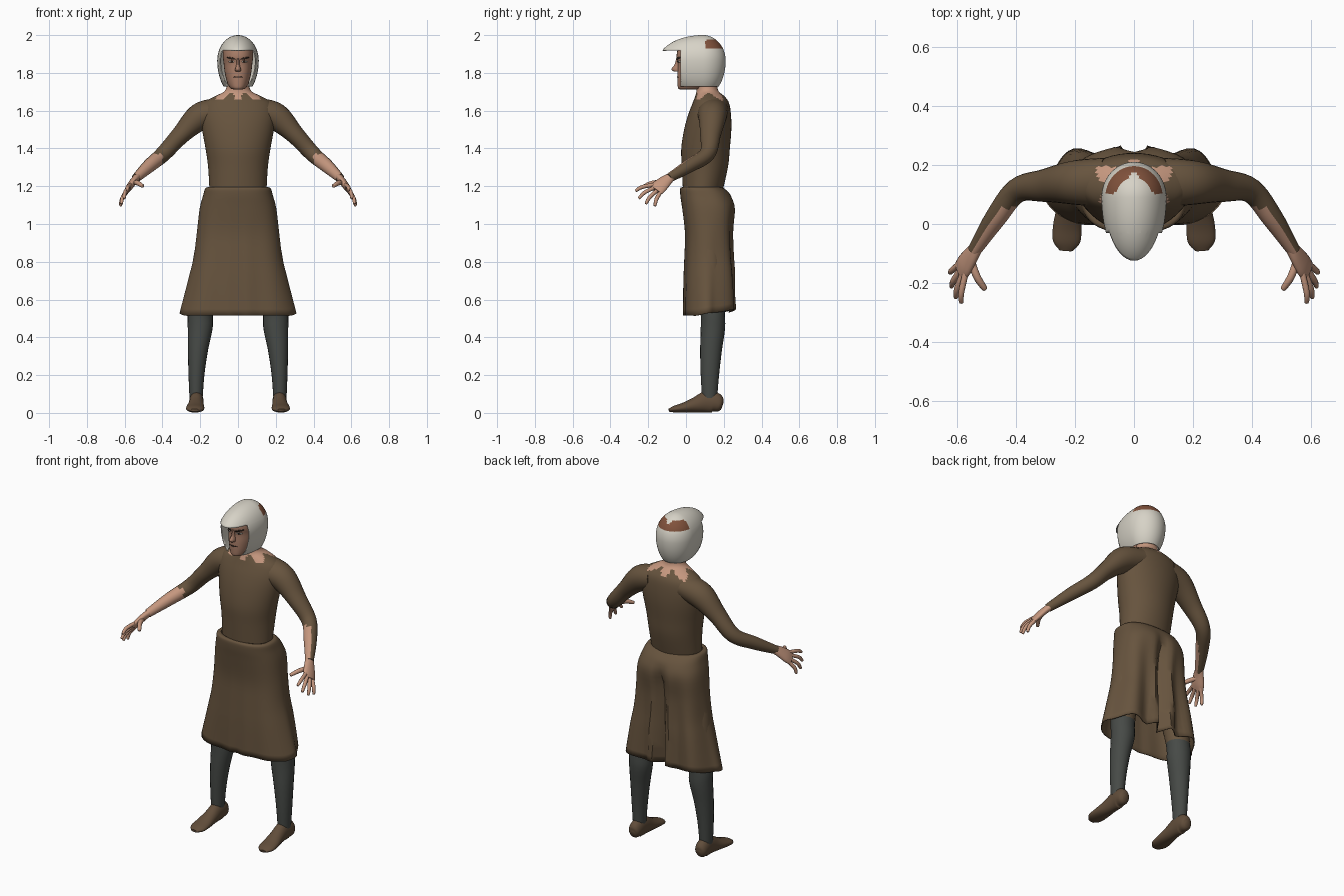
import bpy, bmesh
from math import sin, cos, pi, atan2, exp, copysign
from mathutils import Vector
from mathutils.bvhtree import BVHTree

cube = bpy.data.objects.get("Cube")
if cube:
    bpy.data.objects.remove(cube)


def material(name, *rgb):
    m = bpy.data.materials.new(name)
    m.use_nodes = True
    m.diffuse_color = (*rgb, 1)
    bsdf = next(n for n in m.node_tree.nodes if n.type == 'BSDF_PRINCIPLED')
    bsdf.inputs["Base Color"].default_value = (*rgb, 1)
    bsdf.inputs["Roughness"].default_value = 0.8
    return m


CLOTH = material("brown cloth", .135, .088, .048)
SKIN = material("skin", .56, .31, .21)
FACE = material("weathered face skin", .40, .21, .14)
STOCKING = material("dark grey stocking", .062, .068, .062)
LEATHER = material("brown leather", .12, .075, .043)
SHELL = material("off white shell", .68, .65, .57)
RUST = material("rust brown patch", .22, .085, .045)
DARK = material("dark brow", .035, .022, .016)


def finish(name, bm, mats, rule=None, thick=0, angle=50):
    """Turn a bmesh into a smooth object, painting faces by rule."""
    bmesh.ops.recalc_face_normals(bm, faces=bm.faces)
    bm.normal_update()
    if rule:
        for f in bm.faces:
            f.material_index = int(rule(f.calc_center_median(), f.normal))
    me = bpy.data.meshes.new(name)
    bm.to_mesh(me)
    bm.free()
    ob = bpy.data.objects.new(name, me)
    bpy.context.collection.objects.link(ob)
    for m in mats:
        me.materials.append(m)
    bpy.ops.object.select_all(action='DESELECT')
    ob.select_set(True)
    bpy.context.view_layer.objects.active = ob
    bpy.ops.object.shade_smooth_by_angle(angle=angle * pi / 180)
    if thick:
        mod = ob.modifiers.new("thickness", 'SOLIDIFY')
        mod.thickness, mod.offset = thick, -1
    return ob


def smooth_rows(rows, steps):
    """Catmull-Rom interpolation of rows of numbers."""
    out = []
    for i in range(len(rows) - 1):
        p = [rows[max(0, min(len(rows) - 1, i + k))] for k in (-1, 0, 1, 2)]
        for s in range(steps):
            t = s / steps
            out.append([b + .5 * t * (c - a + t * (2*a - 5*b + 4*c - d + t * (3*(b - c) + d - a)))
                        for a, b, c, d in zip(*p)])
    return out + [list(rows[-1])]


def loft(rows, ref=None, n=20, steps=4, power=1, side=1, caps=True, warp=None):
    """Rows with ref: x, y, z, a, b along a path. Without: z, rx, y0, y1, cx level rings."""
    bm = bmesh.new()
    rows = smooth_rows(rows, steps)
    if not ref:
        rows = [(r[4], (r[2] + r[3]) / 2, r[0], r[1], (r[3] - r[2]) / 2) for r in rows]
    pts = [Vector(r[:3]) for r in rows]
    rings = []
    for i, (c, r) in enumerate(zip(pts, rows)):
        d = Vector((0, 0, 1))
        if ref:
            d = (pts[min(i + 1, len(pts) - 1)] - pts[max(i - 1, 0)]).normalized()
        s = Vector(ref or (1, 0, 0))
        s = (s - d * s.dot(d)).normalized()
        u = d.cross(s)
        ring = []
        for k in range(n):
            ca, sa = cos(2 * pi * k / n), sin(2 * pi * k / n)
            ca, sa = (copysign(abs(v) ** power, v) for v in (ca, sa))
            p = c + s * r[3] * ca + u * r[4] * sa
            if warp:
                p = warp(p)
            ring.append(bm.verts.new((p.x * side, p.y, p.z)))
        rings.append(ring)
    for a, b in zip(rings, rings[1:]):
        for k in range(n):
            bm.faces.new((a[k], a[(k + 1) % n], b[(k + 1) % n], b[k]))
    if caps:
        bm.faces.new(rings[0])
        bm.faces.new(rings[-1])
    return bm


# Tunic body and neck, with a ragged neckline
def neckline(c, n):
    a = atan2(c.y - .12, c.x)
    return c.z > 1.675 - .02 * cos(6 * (a + pi / 2))


body = [(1.16, .15, -.015, .19, 0), (1.3, .158, -.022, .222, 0), (1.4, .172, -.025, .232, 0),
        (1.5, .19, -.01, .24, 0), (1.58, .198, .012, .238, 0), (1.64, .18, .035, .228, 0),
        (1.675, .125, .048, .205, 0), (1.70, .075, .055, .175, 0), (1.73, .06, .055, .165, 0),
        (1.78, .058, .05, .165, 0)]
finish("tunic_and_neck", loft(body, n=48), [CLOTH, SKIN], neckline)


# Skirt with folds that deepen toward the hem and a cleft at the back
def folds(p):
    t = max(0, min(1, (1.12 - p.z) / .6))
    back = max(0, min(1, (p.y - .05) / .12))
    wave = t * cos(9 * atan2(p.y - .12, p.x) + pi / 2)
    q = p.copy()
    q.x *= 1 + .035 * wave * back
    q.y += wave * (.004 + .016 * back)
    if p.z < 1.15:
        q.y -= back * .04 * min(1, (1.15 - p.z) * 8) * exp(-(p.x / .035) ** 2)
    q.z += t * (.025 * back + .008 * wave * back)
    return q


skirt = [(1.195, .15, -.01, .18, 0), (1.19, .172, -.03, .2, 0), (1.15, .185, -.03, .238, 0),
         (1.08, .203, -.02, .262, 0), (.95, .218, -.005, .25, 0), (.82, .234, -.008, .25, 0),
         (.7, .262, -.012, .255, 0), (.515, .308, -.013, .255, 0)]
finish("skirt", loft(skirt, n=72, power=.8, caps=False, warp=folds), [CLOTH], thick=.006)

# Limbs, built on the left and repeated on the right
leg = [(.08, .035, .085, .165, .222), (.2, .042, .078, .175, .22), (.33, .053, .075, .19, .212),
       (.45, .066, .078, .207, .2), (.55, .068, .075, .205, .197), (.8, .08, .04, .2, .16),
       (1.05, .09, .03, .19, .1)]
foot = [(.222, .192, .035, .015, .018), (.222, .18, .04, .032, .037), (.221, .15, .056, .038, .055),
        (.22, .105, .057, .038, .056), (.222, .05, .042, .041, .041), (.226, -.01, .028, .048, .027),
        (.228, -.06, .02, .046, .018), (.23, -.09, .014, .022, .008)]
arm = [(.1, .14, 1.595, .085, .07), (.2, .14, 1.568, .075, .073), (.3, .13, 1.475, .056, .05),
       (.395, .113, 1.372, .042, .042), (.47, .018, 1.308, .036, .036), (.54, -.09, 1.243, .023, .024)]
palm = [(.532, -.078, 1.25, .024, .02), (.55, -.105, 1.23, .033, .019),
        (.572, -.138, 1.2, .041, .018), (.587, -.16, 1.178, .04, .013)]
finger_ends = {"index": ((.572, -.188, 1.205), (.584, -.267, 1.175)),
               "middle": ((.58, -.175, 1.19), (.603, -.25, 1.135)),
               "ring": ((.588, -.158, 1.172), (.618, -.213, 1.106)),
               "little": ((.594, -.138, 1.16), (.622, -.165, 1.095)),
               "thumb": ((.548, -.125, 1.222), (.503, -.222, 1.2))}

for side, label in ((1, "left"), (-1, "right")):
    finish(label + "_leg", loft(leg, side=side), [STOCKING, CLOTH], lambda c, n: c.z > .56)
    finish(label + "_shoe", loft(foot, ref=(1, 0, 0), side=side), [LEATHER])
    inner = Vector((-.7 * side, -.55, .4))
    finish(label + "_arm", loft(arm, ref=(0, 1, .3), side=side, steps=6, n=24), [CLOTH, SKIN],
           lambda c, n: c.y < .055 and abs(c.x) > .35 and n.dot(inner) > .15)
    finish(label + "_palm", loft(palm, ref=(.03, .06, -.045), side=side), [SKIN])
    for name, (a, b) in finger_ends.items():
        a, b = Vector(a), Vector(b)
        start = a + (Vector((.56, -.11, 1.215)) - a) * .35
        bend = (a + b) / 2 + Vector((.006, -.004, .006))
        r = .013 if name == "thumb" else .0105
        rows = [(*start, r, r), (*bend, r, r), (*(b * .9 + bend * .1), r * .75, r * .75), (*b, .003, .003)]
        finish(f"{label}_{name}_finger", loft(rows, ref=(0, .3, 1), n=10, side=side), [SKIN])

# Head
head = [(1.712, .022, -.03, .06, 0), (1.72, .042, -.042, .1, 0), (1.75, .058, -.045, .14, 0),
        (1.80, .07, -.045, .16, 0), (1.85, .076, -.043, .175, 0), (1.89, .08, -.05, .178, 0),
        (1.94, .074, -.035, .17, 0), (1.975, .035, .02, .13, 0)]
bm = loft(head, n=32, power=.9)
surface = BVHTree.FromBMesh(bm)
finish("head", bm, [FACE])
nose = [(1.875, .008, -.052, -.02, 0), (1.845, .009, -.06, -.02, 0), (1.82, .015, -.077, -.02, 0),
        (1.808, .014, -.066, -.02, 0)]
finish("nose", loft(nose, n=12), [FACE])


def face_strip(name, x, z, w, h, tilt, mat, lift=.003):
    """Thin painted strip laid over the face surface."""
    bm = bmesh.new()
    rows = []
    for i in range(7):
        t = i / 3 - 1
        taper = h * (1 - .7 * t * t)
        row = []
        for e in (-1, 1):
            px, pz = x + t * w, z + t * tilt + e * taper
            hit = surface.ray_cast(Vector((px, -1, pz)), Vector((0, 1, 0)))[0]
            row.append(bm.verts.new((px, hit.y - lift, pz)))
        rows.append(row)
    for a, b in zip(rows, rows[1:]):
        bm.faces.new((a[0], b[0], b[1], a[1]))
    finish(name, bm, [mat], thick=.002)


for s, label in ((1, "left"), (-1, "right")):
    face_strip(label + "_brow", s * .034, 1.877, .022, .005, s * .005, DARK)
    face_strip(label + "_eye_white", s * .034, 1.86, .014, .005, 0, SHELL)
    face_strip(label + "_iris", s * .033, 1.86, .006, .005, 0, DARK, .005)
face_strip("mouth", 0, 1.778, .026, .003, 0, DARK)

# Helmet: a stretched shell with a peak, open at the face and neck
bm = bmesh.new()
bmesh.ops.create_uvsphere(bm, u_segments=48, v_segments=32, radius=1)
for v in bm.verts:
    v.co.x *= .11
    v.co.y = .09 + v.co.y * (.12 if v.co.y > 0 else .235)
    v.co.z = 1.865 + v.co.z * (.135 if v.co.z > 0 else .19)
for co, no in (((0, -.03, 0), (0, 1, 0)), ((0, 0, 1.92), (0, 0, 1)), ((0, 0, 1.728), (0, 0, 1))):
    bmesh.ops.bisect_plane(bm, geom=bm.verts[:] + bm.edges[:] + bm.faces[:], plane_co=co, plane_no=no)
gone = []
for f in bm.faces:
    c = f.calc_center_median()
    if c.z < 1.728 or (c.z < 1.92 and c.y < -.03):
        gone.append(f)
bmesh.ops.delete(bm, geom=gone, context='FACES')
finish("helmet", bm, [SHELL, RUST],
       lambda c, n: c.y > .105 and 1.933 < c.z < 1.976 - .012 * (abs(c.x) < .014), thick=.005)
